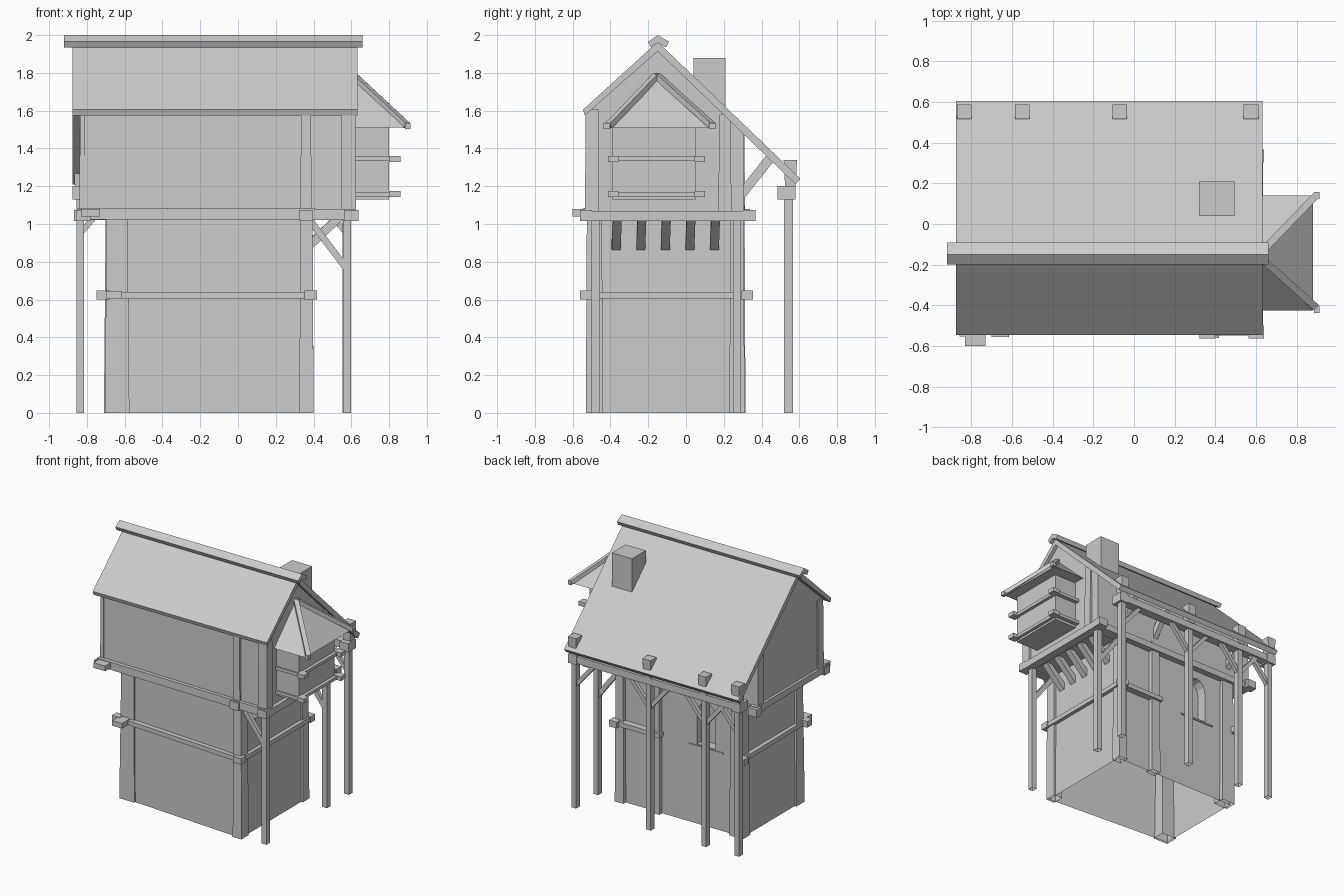
import bpy, bmesh, math
from mathutils import Vector


def mesh(name, verts, faces):
    me = bpy.data.meshes.new(name)
    me.from_pydata(verts, [], faces)
    bm = bmesh.new()
    bm.from_mesh(me)
    bmesh.ops.recalc_face_normals(bm, faces=bm.faces)
    bm.to_mesh(me)
    bm.free()
    ob = bpy.data.objects.new(name, me)
    bpy.context.collection.objects.link(ob)
    return ob


def loft(name, a, b):
    """Solid between two matching outlines."""
    n = len(a)
    faces = [tuple(range(n)), tuple(range(n, 2 * n))]
    faces += [(i, (i + 1) % n, n + (i + 1) % n, n + i) for i in range(n)]
    return mesh(name, list(a) + list(b), faces)


def box(name, x, y, z, taper=0.0):
    """Box from ranges; taper pulls the top in (or out if negative)."""
    def ring(h, t):
        return [(x[0] + t, y[0] + t, h), (x[1] - t, y[0] + t, h),
                (x[1] - t, y[1] - t, h), (x[0] + t, y[1] - t, h)]
    return loft(name, ring(z[0], 0), ring(z[1], taper))


def prism_x(name, profile, x0, x1):
    return loft(name, [(x0, y, z) for y, z in profile], [(x1, y, z) for y, z in profile])


def strut(name, p, q, w=0.035, h=0.035):
    p, q = Vector(p), Vector(q)
    d = (q - p).normalized()
    side = d.cross(Vector((0, 0, 1))).normalized() * w / 2
    up = side.cross(d).normalized() * h / 2
    ring = [side + up, side - up, -side - up, up - side]
    return loft(name, [p + r for r in ring], [q + r for r in ring])


# Lower storey (slightly skewed front) with an arched window niche in the back wall
plan = [(-0.69, -0.44), (0.385, -0.515), (0.385, 0.28), (-0.69, 0.28)]
body = loft("lower_walls", [(x, y, 0) for x, y in plan],
            [(x * 0.985, y * 0.985, 1.04) for x, y in plan])
arch = [(-0.45, 0.62), (-0.29, 0.62)]
arch += [(-0.37 + 0.08 * math.cos(a), 0.86 + 0.10 * math.sin(a))
         for a in [math.pi * i / 6 for i in range(7)]]
cutter = loft("window_cutter", [(x, 0.20, z) for x, z in arch], [(x, 0.4, z) for x, z in arch])
cutter.hide_render = True
mod = body.modifiers.new("window", 'BOOLEAN')
mod.operation, mod.solver, mod.object = 'DIFFERENCE', 'EXACT', cutter
bpy.context.view_layer.objects.active = body
bpy.ops.object.modifier_apply(modifier=mod.name)
bpy.data.objects.remove(cutter)
box("window_sill", (-0.52, -0.22), (0.26, 0.285), (0.60, 0.612))

# Lower corner and wall posts
box("post_front_left", (-0.705, -0.575), (-0.46, -0.36), (0, 1.04), 0.01)
box("post_front_right", (0.325, 0.40), (-0.53, -0.44), (0, 1.04), 0.005)
box("post_back_left", (-0.71, -0.59), (0.22, 0.31), (0, 1.10), 0.01)
box("post_back_right", (0.325, 0.40), (0.23, 0.31), (0, 1.10), 0.005)
box("post_back_middle", (0.01, 0.09), (0.25, 0.315), (0, 1.10), 0.005)

# Mid-height belt beams with protruding end blocks
strut("belt_front", (-0.70, -0.455, 0.622), (0.41, -0.525, 0.622), 0.04, 0.035)
strut("belt_left", (-0.69, -0.47, 0.622), (-0.70, 0.33, 0.622), 0.04, 0.035)
box("belt_right", (0.37, 0.41), (-0.54, 0.33), (0.605, 0.64))
box("belt_back", (0.0, 0.41), (0.27, 0.33), (0.605, 0.64))
for x, y in ((-0.715, -0.46), (-0.715, 0.325), (0.385, -0.53), (0.385, 0.325)):
    box("belt_block", (x - 0.034, x + 0.034), (y - 0.03, y + 0.03), (0.60, 0.648))
box("belt_block_front", (-0.70, -0.615), (-0.555, -0.44), (0.605, 0.645))

# Upper storey with gable ends
left = [(-0.50, 1.05), (0.305, 1.05), (0.305, 1.505), (-0.15, 1.935), (-0.49, 1.62)]
right = [(-0.525, 1.05), (0.305, 1.05), (0.305, 1.505), (-0.15, 1.935), (-0.515, 1.60)]
loft("upper_walls", [(-0.83, y, z) for y, z in left], [(0.605, y, z) for y, z in right])
box("upper_front_left_post", (-0.84, -0.81), (-0.505, -0.43), (1.05, 1.615), 0.004)
for x0, x1 in ((0.33, 0.39), (0.545, 0.625)):
    box("upper_front_post", (x0, x1), (-0.535, -0.46), (1.05, 1.605), 0.004)
box("upper_gable_post", (0.55, 0.625), (0.17, 0.242), (1.05, 1.58), 0.008)
box("upper_back_left_post", (-0.84, -0.77), (0.24, 0.312), (1.05, 1.50), 0.002)

# Floor beams and end blocks
strut("floor_beam_front", (-0.85, -0.50, 1.055), (0.62, -0.52, 1.05), 0.06, 0.06)
box("floor_beam_back", (-0.85, 0.62), (0.24, 0.325), (1.02, 1.07))
box("floor_beam_left", (-0.85, -0.79), (-0.54, 0.34), (1.03, 1.08))
box("floor_beam_right", (0.57, 0.635), (-0.55, 0.35), (1.015, 1.07))
box("floor_slab", (-0.82, 0.60), (-0.49, 0.29), (1.03, 1.06))
for x, y in ((0.36, -0.53), (0.60, -0.53), (0.60, 0.335), (-0.83, 0.335), (-0.82, -0.52)):
    box("floor_block", (x - 0.038, x + 0.038), (y - 0.032, y + 0.032), (1.015, 1.075))
box("floor_block_left", (-0.83, -0.73), (-0.60, -0.49), (1.04, 1.08))

# Roof slabs and ridge cap
roof = [(-0.15, 1.965), (0.605, 1.24), (0.58, 1.21), (-0.15, 1.915),
        (-0.535, 1.575), (-0.545, 1.605)]
prism_x("roof", roof, -0.875, 0.632)
cap = [(-0.15, 2.0), (-0.09, 1.965), (-0.105, 1.935), (-0.15, 1.96), (-0.185, 1.935), (-0.20, 1.965)]
prism_x("ridge_cap", cap, -0.92, 0.66)
box("chimney", (0.32, 0.495), (0.04, 0.21), (1.55, 1.88))

# Lean-to: posts, plate, wall struts, braces and roof pegs
xs = (-0.835, -0.55, -0.07, 0.575)
box("lean_to_plate", (-0.87, 0.61), (0.505, 0.575), (1.14, 1.195))
for i, x in enumerate(xs):
    box("lean_to_post", (x - 0.021, x + 0.021), (0.52, 0.566), (0, 1.19))
    box("roof_peg", (x - 0.028, x + 0.028), (0.525, 0.58), (1.19, 1.34), -0.008)
    for s in (-1, 1):
        if (i, s) not in ((0, -1), (3, 1)):
            strut("lean_to_brace", (x, 0.543, 0.95), (x + s * 0.17, 0.543, 1.15), 0.03, 0.03)
for x in (-0.65, 0.05, 0.36):
    strut("roof_strut", (x, 0.28, 1.14), (x, 0.455, 1.36), 0.04, 0.05)
box("plate_block_left", (-0.875, -0.80), (0.485, 0.58), (1.13, 1.2))
box("plate_block_right", (0.54, 0.615), (0.485, 0.58), (1.13, 1.2))

# Posts, braces and corbels carrying the right overhang
for y in (-0.48, 0.27):
    box("overhang_post", (0.555, 0.597), (y - 0.022, y + 0.022), (0, 1.04))
    strut("overhang_brace", (0.57, y, 0.77), (0.38, y, 1.02), 0.03, 0.035)
for i in range(5):
    y = -0.37 + 0.13 * i
    strut("corbel", (0.37, y, 0.88), (0.54, y + 0.006, 1.04), 0.047, 0.045)

# Bay on the right gable
box("bay_walls", (0.58, 0.80), (-0.39, 0.05), (1.13, 1.53))
for z in (1.158, 1.345):
    box("bay_rail_front", (0.80, 0.825), (-0.40, 0.09), (z - 0.012, z + 0.012))
    for y in (-0.385, 0.072):
        box("bay_rail_side", (0.60, 0.86), (y - 0.016, y + 0.016), (z - 0.012, z + 0.012))
        box("bay_rail_block", (0.80, 0.86), (y - 0.028, y + 0.028), (z - 0.016, z + 0.016))
lo, hi, tip = (0.88, -0.425, 1.51), (0.88, 0.14, 1.51), (0.61, -0.155, 1.785)
mesh("bay_roof", [lo, hi, (0.61, 0.14, 1.51), (0.61, -0.425, 1.51), tip],
     [(0, 1, 2, 3), (0, 1, 4), (1, 2, 4), (3, 0, 4)])
strut("bay_hip_front", tip, (0.895, -0.41, 1.52), 0.035, 0.03)
strut("bay_hip_back", tip, (0.895, 0.14, 1.52), 0.035, 0.03)
for y in (-0.42, 0.14):
    box("bay_eave_block", (0.885, 0.912), (y - 0.017, y + 0.017), (1.502, 1.535))

# Open undersides: walls and posts have no face on the ground
for ob in bpy.data.objects:
    bm = bmesh.new()
    bm.from_mesh(ob.data)
    low = [f for f in bm.faces if all(v.co.z < 0.001 for v in f.verts)]
    bmesh.ops.delete(bm, geom=low, context='FACES_ONLY')
    bm.to_mesh(ob.data)
    bm.free()
